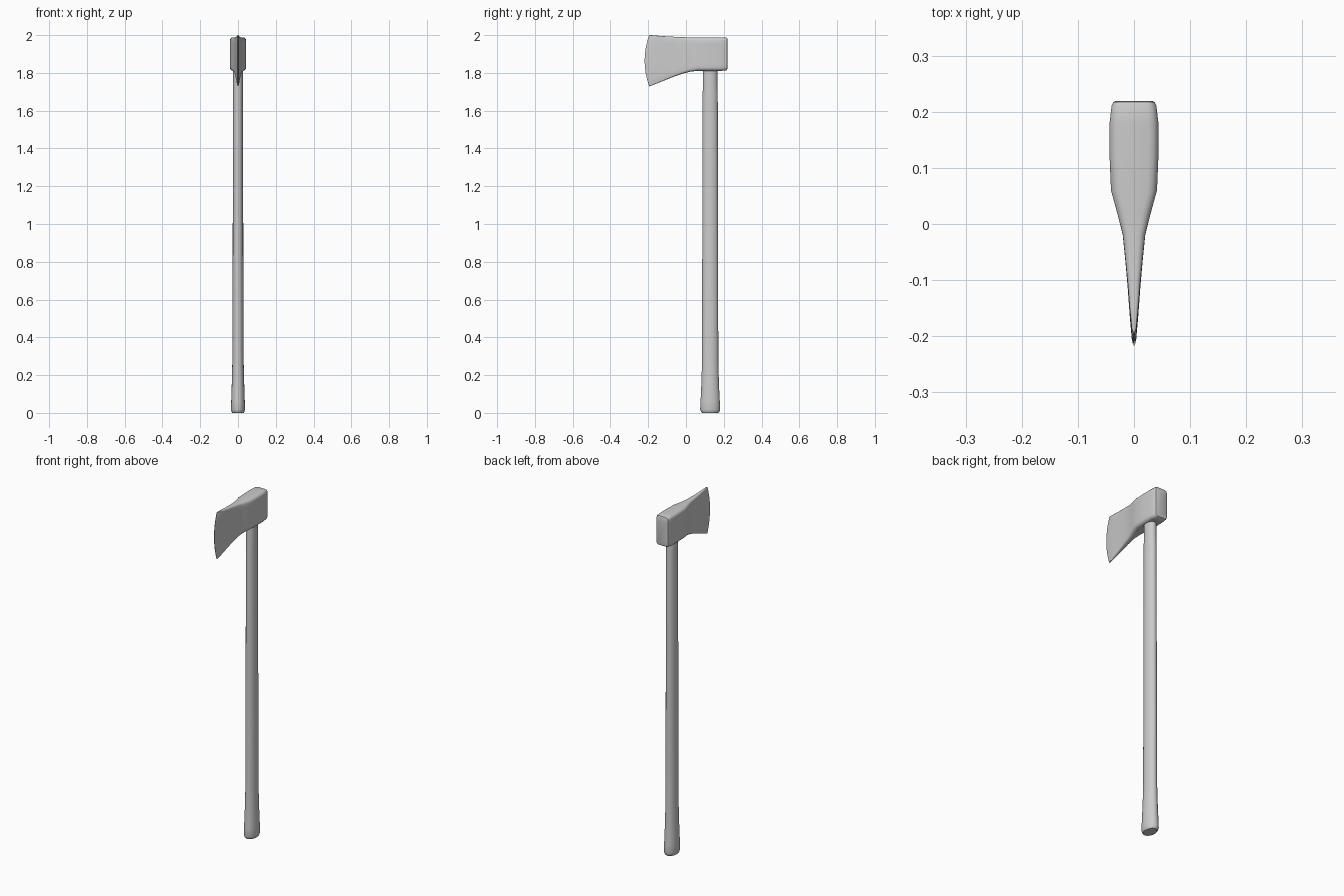
import bpy, bmesh, math

if "Cube" in bpy.data.objects:
    bpy.data.objects.remove(bpy.data.objects["Cube"])


def loft(name, rings, angle):
    """Skin a list of equal-length point rings and cap both ends."""
    bm = bmesh.new()
    loops = [[bm.verts.new(p) for p in ring] for ring in rings]
    n = len(loops[0])
    for a, b in zip(loops, loops[1:]):
        for i in range(n):
            j = (i + 1) % n
            bm.faces.new((a[i], a[j], b[j], b[i]))
    bm.faces.new(loops[0][::-1])
    bm.faces.new(loops[-1])
    bmesh.ops.recalc_face_normals(bm, faces=bm.faces)
    mesh = bpy.data.meshes.new(name)
    bm.to_mesh(mesh)
    bm.free()
    obj = bpy.data.objects.new(name, mesh)
    bpy.context.collection.objects.link(obj)
    bpy.ops.object.select_all(action='DESELECT')
    obj.select_set(True)
    bpy.context.view_layer.objects.active = obj
    bpy.ops.object.shade_smooth_by_angle(angle=math.radians(angle))
    return obj


def head_ring(y, w, z0, z1, r, bulge):
    """Rounded upright rectangle; bulge bows the ring towards the cutting edge."""
    rx = min(r, w * 0.6)
    arc = [math.radians(a) for a in (0, 30, 60, 90)]
    side = [(w - rx + rx * math.sin(a), z0 + r - r * math.cos(a)) for a in arc]
    side += [(w, z0 + r + (z1 - z0 - 2 * r) * i / 8) for i in range(1, 8)]
    side += [(w - rx + rx * math.cos(a), z1 - r + r * math.sin(a)) for a in arc]
    outline = side + [(-x, z) for x, z in reversed(side)]
    mid, half = (z0 + z1) / 2, (z1 - z0) / 2
    return [(x, y - bulge * (1 - ((z - mid) / half) ** 2), z) for x, z in outline]


# Axe head: sections from poll to cutting edge (y, half width, bottom, top, corner, bulge)
sections = [
    (0.219, 0.033, 1.822, 1.980, 0.012, 0),
    (0.217, 0.037, 1.816, 1.985, 0.014, 0),
    (0.210, 0.040, 1.812, 1.988, 0.016, 0),
    (0.180, 0.0435, 1.811, 1.988, 0.017, 0),
    (0.120, 0.0435, 1.811, 1.988, 0.017, 0),
    (0.060, 0.041, 1.811, 1.988, 0.017, 0),
    (0.020, 0.030, 1.806, 1.988, 0.015, 0),
    (-0.018, 0.020, 1.796, 1.989, 0.012, 0.002),
    (-0.060, 0.0155, 1.782, 1.991, 0.010, 0.005),
    (-0.100, 0.0115, 1.766, 1.993, 0.008, 0.010),
    (-0.150, 0.0075, 1.746, 1.997, 0.005, 0.015),
    (-0.185, 0.004, 1.732, 2.000, 0.003, 0.020),
    (-0.195, 0.0008, 1.729, 2.000, 0.002, 0.024),
]
loft("axe_head", [head_ring(*s) for s in sections], 35)

# Handle: oval sections (z, half width x, half depth y)
profile = [
    (0.000, 0.030, 0.044), (0.006, 0.034, 0.049), (0.018, 0.037, 0.053),
    (0.060, 0.036, 0.051), (0.120, 0.034, 0.048), (0.200, 0.0315, 0.045),
    (0.300, 0.0295, 0.043), (0.800, 0.028, 0.042), (1.300, 0.0275, 0.041),
    (1.680, 0.027, 0.040), (1.750, 0.027, 0.038), (1.900, 0.027, 0.037),
]
SIDES = 32
loft("handle", [[(a * math.cos(2 * math.pi * i / SIDES),
                  0.128 + b * math.sin(2 * math.pi * i / SIDES), z)
                 for i in range(SIDES)] for z, a, b in profile], 35)
